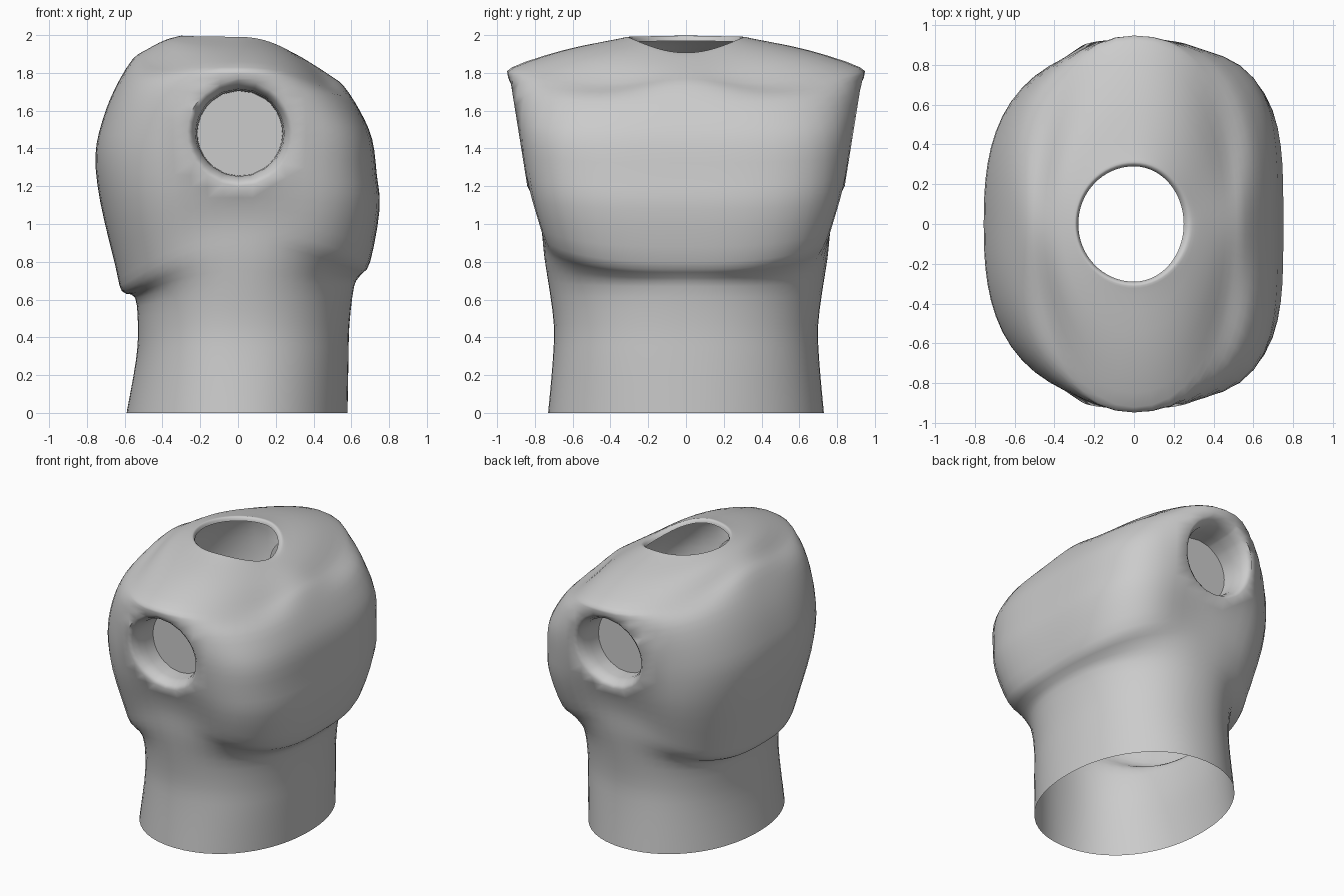
import bpy, bmesh, math

if "Cube" in bpy.data.objects:
    bpy.data.objects.remove(bpy.data.objects["Cube"])

SEGS, STEPS = 64, 3

# Torso rings: front x, back x, half width, front/back roundness, z at front, back, side
RINGS = [
    (.58, .59, .73, 2.1, 2.1, 0, 0, 0),
    (.585, .54, .705, 2.2, 2.2, .28, .28, .28),
    (.59, .53, .70, 2.2, 2.2, .47, .45, .47),
    (.615, .545, .73, 2.2, 2.2, .67, .61, .69),
    (.65, .615, .768, 2.5, 2.4, .73, .645, .86),
    (.70, .65, .80, 3.0, 2.5, .80, .78, .98),
    (.75, .73, .845, 3.5, 2.6, 1.08, 1.12, 1.14),
    (.735, .755, .87, 3.7, 2.6, 1.26, 1.36, 1.31),
    (.71, .72, .89, 3.7, 2.6, 1.45, 1.54, 1.48),
    (.645, .655, .915, 3.1, 2.5, 1.60, 1.71, 1.64),
    (.56, .56, .94, 2.5, 2.3, 1.73, 1.87, 1.77),
    (.49, .48, .92, 2.2, 2.1, 1.785, 1.925, 1.83),
    (.39, .39, .65, 2.1, 2.0, 1.85, 1.972, 1.92),
    (.31, .31, .36, 2, 2, 1.897, 1.995, 1.98),
    (.275, .29, .305, 2, 2, 1.907, 1.993, 1.99),
    (.25, .28, .29, 2, 2, 1.89, 1.97, 1.965),
]


def spline(p0, p1, p2, p3, t):
    return [b + .5 * t * (c - a + t * (2*a - 5*b + 4*c - d + t * (3*(b - c) + d - a)))
            for a, b, c, d in zip(p0, p1, p2, p3)]


def ring_points(r):
    xf, xb, w, nf, nb, zf, zb, zs = r
    mix = 2 + 2 * min(1, max(0, (w - .3) / .35))
    # flat column under each arm sits inside the chest and back bulges
    pinch = .05 * math.exp(-((zs - 1.06) / .2) ** 2)
    # shoulders round off in front of and behind the arm
    droop = .05 * math.exp(-((zs - 1.81) / .08) ** 2)
    pts = []
    for i in range(SEGS):
        a = 2 * math.pi * i / SEGS
        c, s = math.cos(a), math.sin(a)
        depth, n, z = (xf, nf, zf) if c > 0 else (xb, nb, zb)
        rad = (abs(c / depth) ** n + abs(s / w) ** n) ** (-1 / n)
        rad *= 1 - pinch * math.exp(-(c * rad / .36) ** 4)
        z += (zs - z) * abs(s) ** mix - droop * (2 * c * s) ** 2
        pts.append((c * rad, s * rad, z))
    return pts


# Torso shell, open at waist and neck
bm = bmesh.new()
last = len(RINGS) - 1
loft = []
for k in range(last):
    quad = [RINGS[min(max(k + d, 0), last)] for d in (-1, 0, 1, 2)]
    loft += [spline(*quad, j / STEPS) for j in range(STEPS)]
loft.append(RINGS[-1])
rows = [[bm.verts.new(p) for p in ring_points(r)] for r in loft]
for lo, hi in zip(rows, rows[1:]):
    for i in range(SEGS):
        j = (i + 1) % SEGS
        bm.faces.new((lo[i], lo[j], hi[j], hi[i]))

# Round, closed arm sockets on both sides
CX, CZ = .01, 1.48


def cut_socket(side):
    hole = []
    for f in bm.faces:
        c = f.calc_center_median()
        if c.y * side > .5 and math.hypot(c.x - CX, c.z - CZ) < .265:
            hole.append(f)
    chosen = set(hole)
    rim = [e for f in hole for e in f.edges if any(g not in chosen for g in e.link_faces)]
    bmesh.ops.delete(bm, geom=hole, context='FACES')

    def set_circle(edges, radius, drop=0, y=None):
        for v in {v for e in edges for v in e.verts}:
            dx, dz = v.co.x - CX, v.co.z - CZ
            k = radius / math.hypot(dx, dz)
            v.co.x, v.co.z = CX + dx * k, CZ + dz * k
            # rim leans outward towards the shoulder
            v.co.y = side * (.885 + .16 * (v.co.z - CZ) - drop if y is None else y)

    set_circle(rim, .28)
    for radius, drop, y in ((.255, .02, None), (.235, .06, None), (.228, 0, .76), (.225, 0, .67)):
        out = bmesh.ops.extrude_edge_only(bm, edges=rim)['geom']
        rim = [g for g in out if isinstance(g, bmesh.types.BMEdge) and len(g.link_faces) == 1]
        set_circle(rim, radius, drop, y)
    bmesh.ops.contextual_create(bm, geom=rim)


for side in (-1, 1):
    cut_socket(side)

bmesh.ops.recalc_face_normals(bm, faces=bm.faces[:])
mesh = bpy.data.meshes.new("torso_shell")
bm.to_mesh(mesh)
bm.free()
torso = bpy.data.objects.new("torso_shell", mesh)
bpy.context.collection.objects.link(torso)
bpy.context.view_layer.objects.active = torso
torso.select_set(True)
bpy.ops.object.shade_smooth_by_angle(angle=math.radians(75))
